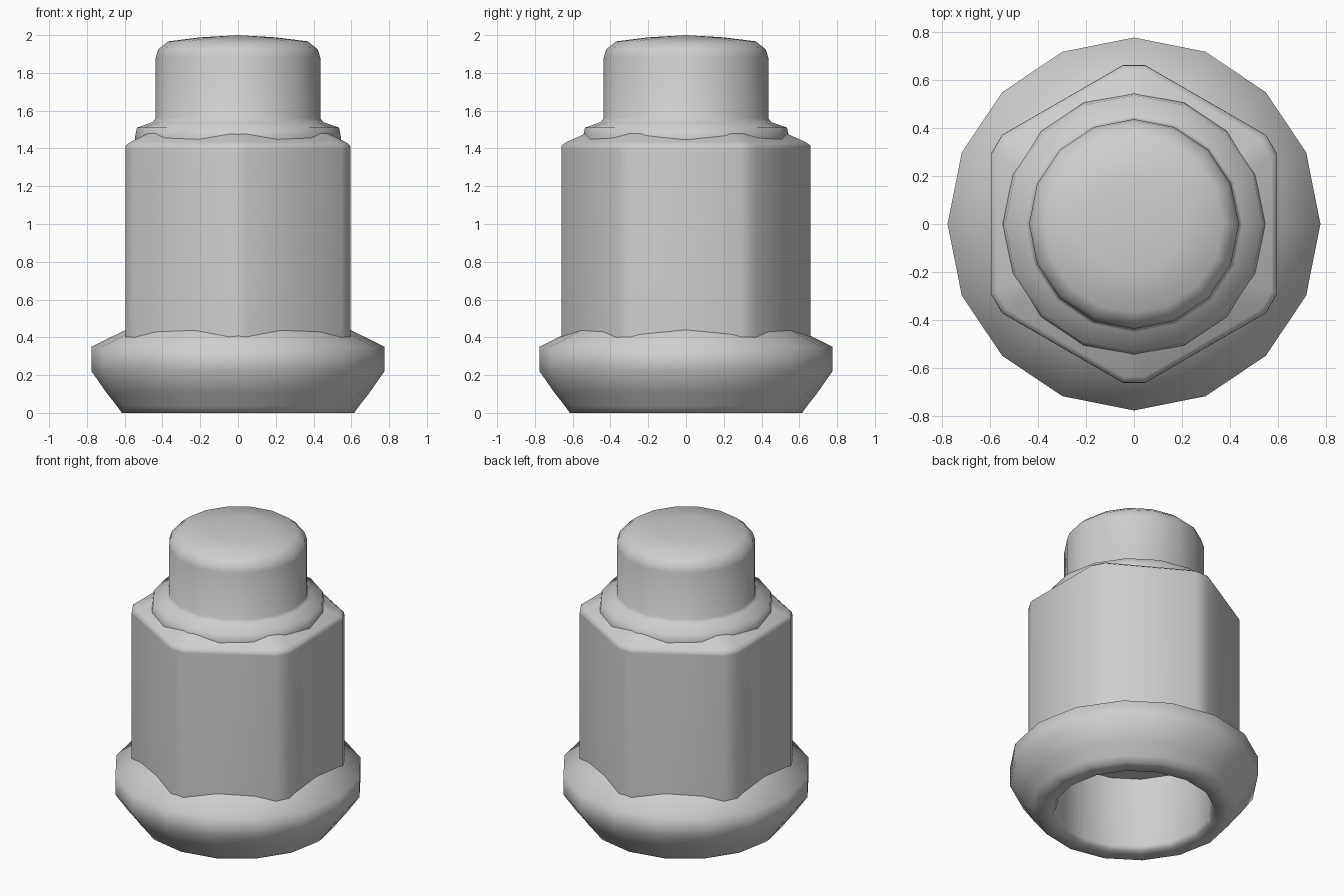
import bpy
import bmesh
from math import cos, sin, radians

if "Cube" in bpy.data.objects:
    bpy.data.objects.remove(bpy.data.objects["Cube"])

steel = bpy.data.materials.new("light grey steel")
steel.use_nodes = True
grey = (0.62, 0.62, 0.62, 1)
steel.diffuse_color = grey
steel.node_tree.nodes["Principled BSDF"].inputs["Base Color"].default_value = grey


def loft(name, section, profile, sharp=75):
    """Stack scaled copies of a cross-section along (scale, height) points."""
    bm = bmesh.new()
    rings = [[bm.verts.new((x * r, y * r, z)) for x, y in section] for r, z in profile]
    count = len(section)
    for low, high in zip(rings, rings[1:]):
        for i in range(count):
            j = (i + 1) % count
            bm.faces.new((low[i], low[j], high[j], high[i]))
    bmesh.ops.remove_doubles(bm, verts=bm.verts, dist=0.0001)
    mesh = bpy.data.meshes.new(name)
    bm.to_mesh(mesh)
    bm.free()
    mesh.materials.append(steel)
    obj = bpy.data.objects.new(name, mesh)
    bpy.context.collection.objects.link(obj)
    bpy.ops.object.select_all(action="DESELECT")
    obj.select_set(True)
    bpy.context.view_layer.objects.active = obj
    bpy.ops.object.shade_smooth_by_angle(angle=radians(sharp))
    return obj


def polar(angle, radius=1):
    return radius * cos(radians(angle)), radius * sin(radians(angle))


circle = [polar(i * 22.5) for i in range(16)]
# Hexagon of unit apothem with its corners cut off
hexagon = [polar(60 * k + side * 26, 1.1126) for k in range(6) for side in (-1, 1)]

# Flared seat with a blind bore underneath
loft("flange", circle, [
    (0, 0.51), (0.49, 0.51), (0.49, 0.03), (0.505, 0), (0.615, 0),
    (0.64, 0.035), (0.695, 0.105), (0.775, 0.22), (0.775, 0.35), (0.5, 0.487)])

# Six-sided grip with a sloping shoulder
loft("hex_body", hexagon, [
    (0.595, 0.36), (0.595, 1.395), (0.594, 1.415), (0.572, 1.433), (0.4, 1.518)])

# Collar and domed cap
loft("collar_and_cap", circle, [
    (0.548, 1.41), (0.545, 1.46), (0.535, 1.51), (0.45, 1.54), (0.436, 1.56),
    (0.436, 1.88), (0.422, 1.925), (0.37, 1.967), (0.2, 1.988), (0, 2)])
